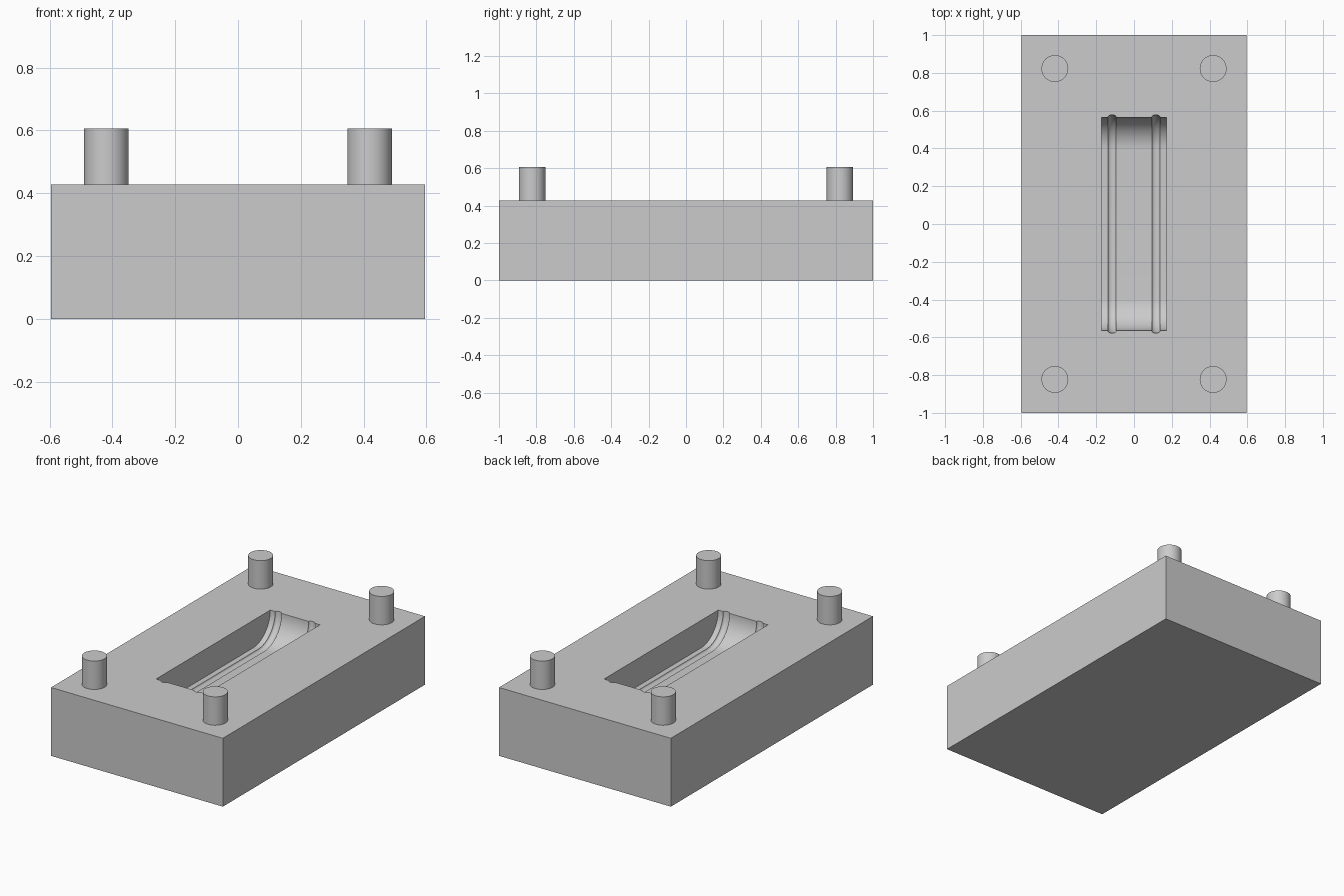
import bpy
import bmesh
import math

if "Cube" in bpy.data.objects:
    bpy.data.objects.remove(bpy.data.objects["Cube"], do_unlink=True)

WIDTH, LENGTH, TOP = 1.19, 2.0, 0.428
HALF_W, HALF_L, DEPTH = 0.172, 0.565, 0.172   # pocket size
GROOVE_X, GROOVE_R, GROOVE_D = 0.116, 0.022, 0.013

grey = bpy.data.materials.new("plain grey")
grey.use_nodes = True
colour = (0.6, 0.6, 0.6, 1)
grey.diffuse_color = colour
grey.node_tree.nodes["Principled BSDF"].inputs["Base Color"].default_value = colour


def make_object(name, bm):
    bmesh.ops.recalc_face_normals(bm, faces=bm.faces)
    mesh = bpy.data.meshes.new(name)
    bm.to_mesh(mesh)
    bm.free()
    mesh.materials.append(grey)
    obj = bpy.data.objects.new(name, mesh)
    bpy.context.scene.collection.objects.link(obj)
    return obj


def smooth(obj):
    bpy.ops.object.select_all(action="DESELECT")
    obj.select_set(True)
    bpy.context.view_layer.objects.active = obj
    bpy.ops.object.shade_smooth_by_angle(angle=math.radians(30))


def pocket_profile(offset, steps=16):
    """Long U-shaped outline in y and z, grown outwards by offset."""
    radius = DEPTH + offset
    centre = HALF_L - DEPTH
    half = [(centre + radius, TOP + 0.1)]
    for i in range(steps + 1):
        a = math.pi / 2 * i / steps
        half.append((centre + radius * math.cos(a), TOP - radius * math.sin(a)))
    return half + [(-y, z) for y, z in reversed(half)]


# Block
bm = bmesh.new()
bmesh.ops.create_cube(bm, size=1)
for v in bm.verts:
    v.co = (v.co.x * WIDTH, v.co.y * LENGTH, (v.co.z + 0.5) * TOP)
block = make_object("block", bm)

# Pocket cutter: the outline lofted across x, swelling at two rounded grooves
stations = [(-HALF_W, 0)]
for side in (-1, 1):
    for i in range(9):
        a = math.pi * i / 8
        stations.append((side * GROOVE_X - GROOVE_R * math.cos(a), GROOVE_D * math.sin(a)))
stations.append((HALF_W, 0))

bm = bmesh.new()
rings = [[bm.verts.new((x, y, z)) for y, z in pocket_profile(o)] for x, o in stations]
for r0, r1 in zip(rings, rings[1:]):
    for i in range(len(r0)):
        j = (i + 1) % len(r0)
        bm.faces.new((r0[i], r0[j], r1[j], r1[i]))
bm.faces.new(rings[0])
bm.faces.new(rings[-1])
cutter = make_object("pocket_cutter", bm)

# Cut the pocket, then drop the cutter
cut = block.modifiers.new("pocket", "BOOLEAN")
cut.operation = "DIFFERENCE"
cut.solver = "EXACT"
cut.object = cutter
bpy.ops.object.select_all(action="DESELECT")
block.select_set(True)
bpy.context.view_layer.objects.active = block
bpy.ops.object.modifier_apply(modifier=cut.name)
bpy.data.objects.remove(cutter, do_unlink=True)
smooth(block)

# Guide pins
for x, x_name in ((-0.419, "right"), (0.419, "left")):
    for y, y_name in ((-0.823, "front"), (0.823, "back")):
        bpy.ops.mesh.primitive_cylinder_add(vertices=48, radius=0.071, depth=0.2,
                                            location=(x, y, 0.506))
        pin = bpy.context.object
        pin.name = f"{y_name}_{x_name}_pin"
        pin.data.materials.append(grey)
        smooth(pin)
